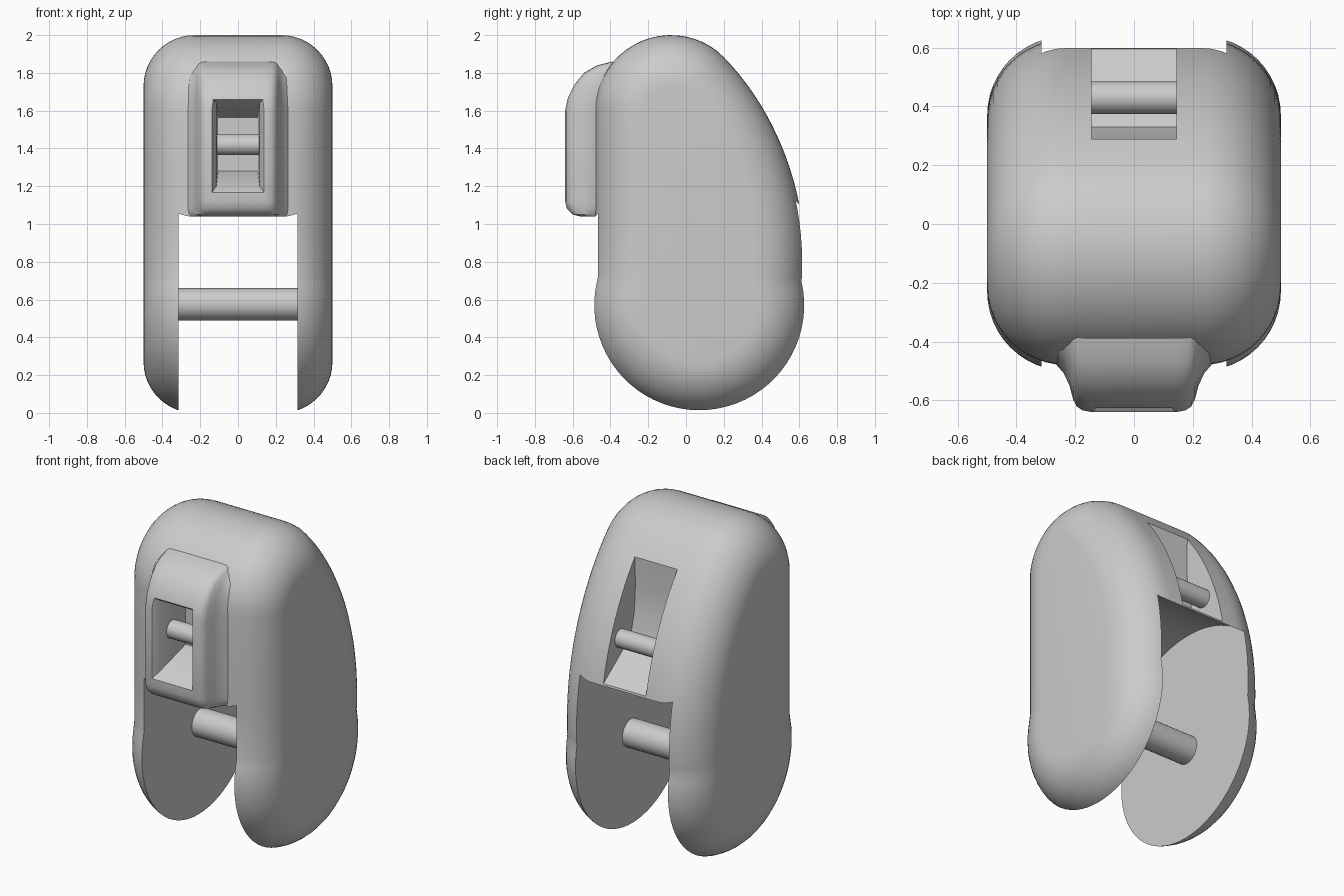
import bpy, bmesh, math
from mathutils import Vector

if "Cube" in bpy.data.objects:
    bpy.data.objects.remove(bpy.data.objects["Cube"])

grey = bpy.data.materials.new("light_grey")
grey.diffuse_color = (0.6, 0.6, 0.6, 1)
grey.use_nodes = True
grey.node_tree.nodes["Principled BSDF"].inputs["Base Color"].default_value = grey.diffuse_color


def make(name, rings, closed_rows=False):
    """Skin a list of closed rings of points and cap both ends."""
    bm = bmesh.new()
    rows = [[bm.verts.new(p) for p in ring] for ring in rings]
    n = len(rows[0])
    for a, b in zip(rows, rows[1:]):
        for i in range(n):
            j = (i + 1) % n
            bm.faces.new((a[i], a[j], b[j], b[i]))
    bm.faces.new(rows[0])
    bm.faces.new(rows[-1])
    bmesh.ops.recalc_face_normals(bm, faces=bm.faces)
    me = bpy.data.meshes.new(name)
    bm.to_mesh(me)
    bm.free()
    me.materials.append(grey)
    ob = bpy.data.objects.new(name, me)
    bpy.context.collection.objects.link(ob)
    return ob


def extrude_x(name, outline, half):
    return make(name, [[(x, y, z) for y, z in outline] for x in (-half, half)])


def circle(cy, cz, r, n):
    return [(cy + r * math.cos(2 * math.pi * i / n), cz + r * math.sin(2 * math.pi * i / n))
            for i in range(n)]


def boolean(ob, other, op):
    other.hide_render = True
    mod = ob.modifiers.new(op, 'BOOLEAN')
    mod.operation, mod.solver, mod.object = op, 'EXACT', other
    bpy.context.view_layer.objects.active = ob
    bpy.ops.object.modifier_apply(modifier=mod.name)
    bpy.data.objects.remove(other)


def smooth(ob, angle):
    bpy.ops.object.select_all(action='DESELECT')
    ob.select_set(True)
    bpy.context.view_layer.objects.active = ob
    bpy.ops.object.shade_smooth_by_angle(angle=math.radians(angle))


# Side outline: round bottom, leaning back, round top, straight front
outline = []
a0, a1 = math.radians(-193), math.radians(13)
for i in range(41):
    a = a0 + (a1 - a0) * i / 40
    outline.append(Vector((0.07 + 0.57 * math.cos(a), 0.57 + 0.57 * math.sin(a))))
bez = [Vector(p) for p in ((0.628, 0.72), (0.65, 1.25), (0.42, 1.66), (0.2, 1.883))]
for i in range(21):
    t = i / 20
    outline.append(bez[0] * (1 - t) ** 3 + bez[1] * 3 * t * (1 - t) ** 2
                   + bez[2] * 3 * t * t * (1 - t) + bez[3] * t ** 3)
for i in range(1, 21):
    a = math.radians(45 + 135 * i / 20)
    outline.append(Vector((-0.08 + 0.4 * math.cos(a), 1.6 + 0.4 * math.sin(a))))
outline += [Vector((-0.48, z)) for z in (1.3, 1.0, 0.72)]

# Housing: outline swept across with large rounded side edges
n = len(outline)
normals = []
for i in range(n):
    d = (outline[(i + 1) % n] - outline[i - 1]).normalized()
    normals.append(Vector((d.y, -d.x)))
R, STEPS, rings = 0.27, 12, []
for side in (-1, 1):
    for k in range(STEPS + 1):
        a = math.pi / 2 * (k if side < 0 else STEPS - k) / STEPS
        x = side * (0.5 - R + R * math.cos(a))
        inset = R * (1 - math.sin(a))
        rings.append([(x, p.x - q.x * inset, p.y - q.y * inset)
                      for p, q in zip(outline, normals)])
housing = make("housing", rings)

# Front boss: rounded block flaring into the housing
outer = [(-.56, 1.04), (-.60, 1.05), (-.63, 1.08), (-.64, 1.12), (-.64, 1.6), (-.625, 1.67),
         (-.59, 1.74), (-.54, 1.80), (-.47, 1.84), (-.39, 1.86)]
base = [(-.45, 1.04), (-.45, 1.05), (-.45, 1.08), (-.45, 1.12), (-.45, 1.6), (-.44, 1.67),
        (-.43, 1.72), (-.41, 1.77), (-.38, 1.80), (-.35, 1.82)]
half = [(.31, 0), (.27, .12), (.24, .3), (.22, .52), (.207, .78), (.195, .9), (.175, .97), (.145, 1)]
section = half + [(-x, f) for x, f in reversed(half)]
boss = make("boss", [[(x, b[0] + (o[0] - b[0]) * f, b[1] + (o[1] - b[1]) * f)
                      for x, f in section] for o, b in zip(outer, base)])
boolean(housing, boss, 'UNION')

# Wheel space: round pocket open at front, back and bottom
boolean(housing, extrude_x("wheel_cutter", circle(0.09, 0.575, 0.735, 96), 0.315), 'DIFFERENCE')

# Front window: tapering pocket in the boss
window = [(-.66, .15, 1.15, 1.685), (-.60, .115, 1.2, 1.64), (-.36, .105, 1.28, 1.565)]
boolean(housing, make("window_cutter", [[(-w, y, lo), (w, y, lo), (w, y, hi), (-w, y, hi)]
                                        for y, w, lo, hi in window]), 'DIFFERENCE')

# Back slot with a sloping ledge at the bottom
slot = [(.29, 2.1), (.29, 1.77), (.285, 1.6), (.295, 1.45), (.33, 1.31), (.53, 1.165),
        (.9, .9), (.9, 2.1)]
boolean(housing, extrude_x("slot_cutter", slot, 0.145), 'DIFFERENCE')
smooth(housing, 32)

# Axle and the two tie bars
for name, y, z, r, w in (("axle", .085, .575, .085, .33),
                         ("front_bar", -.48, 1.42, .055, .15),
                         ("back_bar", .43, 1.335, .055, .16)):
    smooth(extrude_x(name, circle(y, z, r, 40), w), 40)
